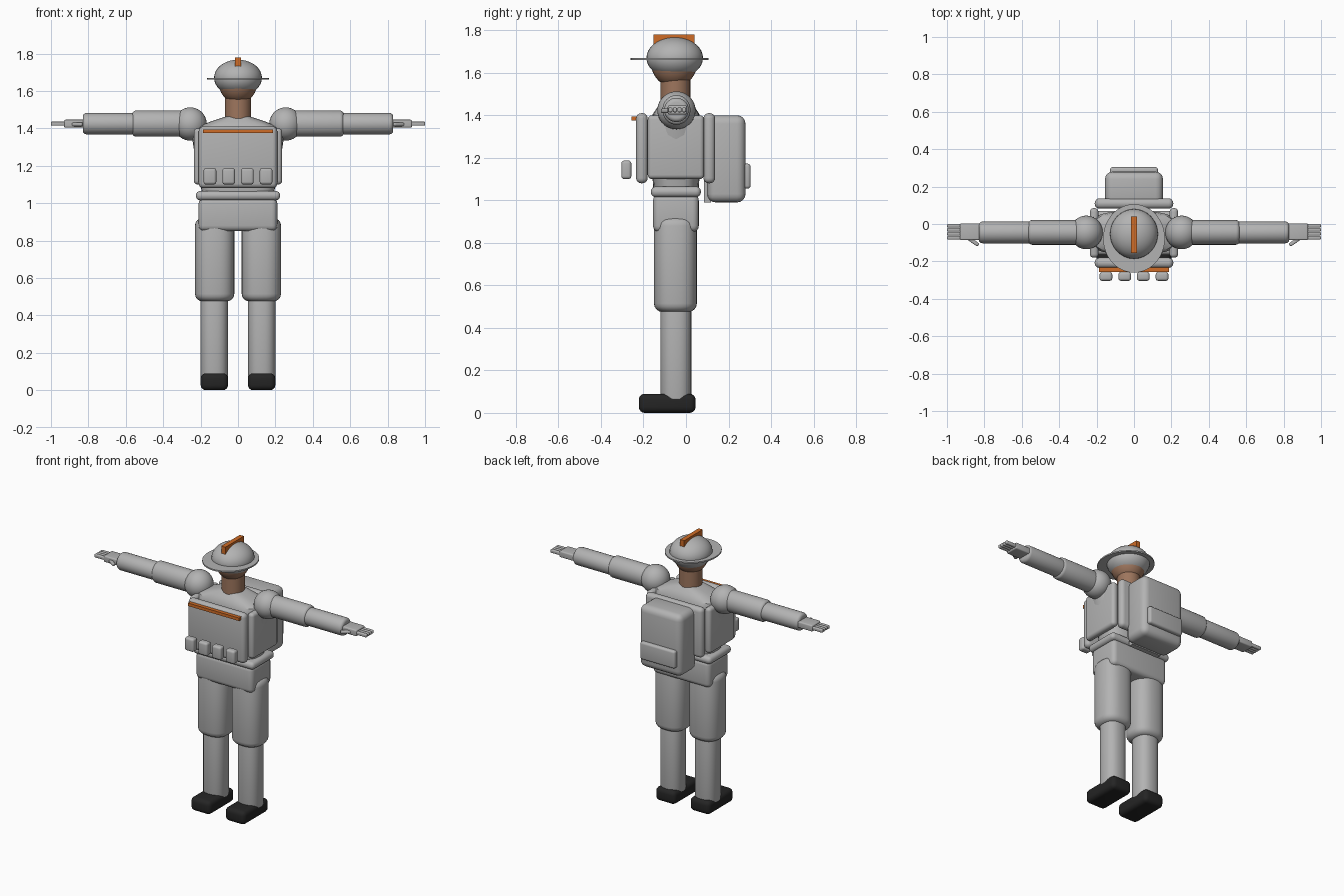
import bpy, bmesh, math
from mathutils import Matrix

if "Cube" in bpy.data.objects:
    bpy.data.objects.remove(bpy.data.objects["Cube"])


def material(name, rgb):
    m = bpy.data.materials.new(name)
    m.diffuse_color = (*rgb, 1)
    m.use_nodes = True
    m.node_tree.nodes["Principled BSDF"].inputs["Base Color"].default_value = m.diffuse_color
    return m


GREY = material("uniform_grey", (0.45, 0.45, 0.45))
SKIN = material("skin_brown", (0.34, 0.18, 0.11))
ORANGE = material("orange", (0.62, 0.15, 0.02))
BLACK = material("boot_black", (0.018, 0.018, 0.018))


def finish(name, bm, mat):
    bmesh.ops.recalc_face_normals(bm, faces=bm.faces[:])
    me = bpy.data.meshes.new(name)
    bm.to_mesh(me)
    bm.free()
    me.materials.append(mat)
    ob = bpy.data.objects.new(name, me)
    bpy.context.collection.objects.link(ob)
    bpy.ops.object.select_all(action='DESELECT')
    ob.select_set(True)
    bpy.context.view_layer.objects.active = ob
    bpy.ops.object.shade_smooth_by_angle(angle=math.radians(35))
    return ob


def box(name, x, y, z, mat=GREY, bevel=0.0, rot=0.0):
    """Box from (min, max) ranges with rounded edges, turned about its own z."""
    bm = bmesh.new()
    bmesh.ops.create_cube(bm, size=1)
    bmesh.ops.scale(bm, vec=(x[1] - x[0], y[1] - y[0], z[1] - z[0]), verts=bm.verts)
    if bevel:
        bmesh.ops.bevel(bm, geom=bm.edges[:], offset=bevel, segments=4,
                        profile=0.5, affect='EDGES')
    bm.transform(Matrix.Translation((sum(x) / 2, sum(y) / 2, sum(z) / 2))
                 @ Matrix.Rotation(rot, 4, 'Z'))
    return finish(name, bm, mat)


def loft(name, rings, matrix, mat=GREY, power=2.0, sides=32):
    """Stack of (height, x radius, y radius) rings; higher power = squarer."""
    bm = bmesh.new()
    loops = []
    for h, rx, ry in rings:
        loop = []
        for i in range(sides):
            a = 2 * math.pi * i / sides
            c, s = math.cos(a), math.sin(a)
            loop.append(bm.verts.new((
                rx * math.copysign(abs(c) ** (2 / power), c),
                ry * math.copysign(abs(s) ** (2 / power), s), h)))
        loops.append(loop)
    for lo, hi in zip(loops, loops[1:]):
        for i in range(sides):
            j = (i + 1) % sides
            bm.faces.new((lo[i], lo[j], hi[j], hi[i]))
    bm.faces.new(loops[0][::-1])
    bm.faces.new(loops[-1])
    bm.transform(matrix)
    return finish(name, bm, mat)


def capsule(h0, h1, rx, ry, b):
    """Rings of a cylinder with rounded ends."""
    arc = [(b * (1 - math.sin(t)), b * (1 - math.cos(t)))
           for t in (math.pi / 2 * k / 4 for k in range(5))]
    bottom = [(h0 + d, rx - e, ry - e) for e, d in arc]
    top = [(h1 - d, rx - e, ry - e) for e, d in reversed(arc)]
    return bottom + top


def ball(name, loc, radii, mat):
    bm = bmesh.new()
    bmesh.ops.create_uvsphere(bm, u_segments=32, v_segments=18, radius=1)
    bm.transform(Matrix.Translation(loc) @ Matrix.Diagonal((*radii, 1)))
    return finish(name, bm, mat)


at = lambda x, y, z=0: Matrix.Translation((x, y, z))

# Torso, pelvis and belt
loft("torso", [(1.03, .19, .105), (1.10, .20, .11), (1.28, .235, .115), (1.37, .248, .115),
               (1.405, .225, .11), (1.435, .15, .09), (1.465, .06, .06)],
     at(0, -.047), power=3)
box("pelvis", (-.21, .21), (-.155, .06), (.85, 1.03), bevel=.03)
box("belt", (-.225, .225), (-.165, .07), (1.015, 1.065), bevel=.023)

# Vest plates
box("front_plate", (-.21, .21), (-.235, -.18), (1.08, 1.41), bevel=.025)
box("back_plate", (-.21, .21), (.082, .137), (1.08, 1.41), bevel=.025)
box("chest_stripe", (-.187, .187), (-.257, -.23), (1.375, 1.395), ORANGE)
for i in range(4):
    cx = -.15 + .1 * i
    box(f"pouch_{i + 1}", (cx - .034, cx + .034), (-.304, -.257), (1.10, 1.187), bevel=.014)

# Backpack
box("backpack", (-.155, .155), (.10, .28), (.99, 1.40), bevel=.04)
box("backpack_pocket", (-.128, .128), (.26, .304), (1.055, 1.172), bevel=.014)
box("backpack_frame", (-.11, .11), (.085, .118), (.99, 1.38))

# Neck, head and helmet
loft("neck", [(1.42, .07, .07), (1.60, .07, .07)], at(0, -.05), SKIN)
ball("head", (0, -.056, 1.645), (.103, .108, .112), SKIN)
ball("helmet", (0, -.053, 1.67), (.128, .133, .097), GREY)
loft("helmet_brim", [(1.661, .165, .183), (1.67, .165, .183)], at(0, -.077), sides=48)
box("helmet_crest", (-.015, .015), (-.154, .04), (1.73, 1.78), ORANGE)

# Limbs on both sides
for side, s in (("left", 1), ("right", -1)):
    def span(a, b):
        return (min(s * a, s * b), max(s * a, s * b))

    box(f"{side}_side_plate", span(.19, .236), (-.18, .085), (1.10, 1.40), bevel=.02)

    # Legs
    loft(f"{side}_thigh", capsule(.475, .92, .105, .101, .04), at(s * .125, -.05), power=2.5)
    loft(f"{side}_shin", capsule(.06, .56, .074, .073, .01), at(s * .127, -.048), power=2.4)
    box(f"{side}_boot", span(.053, .2), (-.222, .045), (0, .09), BLACK, .028)

    # Arm
    arm = at(0, -.045, 1.425) @ Matrix.Rotation(s * math.pi / 2, 4, 'Y')
    ball(f"{side}_shoulder", (s * .255, -.045, 1.423), (.088, .09, .089), GREY)
    loft(f"{side}_upper_arm", capsule(.22, .565, .07, .066, .02), arm)
    loft(f"{side}_forearm", capsule(.52, .83, .057, .058, .02), arm)

    # Hand
    box(f"{side}_palm", span(.81, .93), (-.086, .004), (1.404, 1.446), bevel=.008)
    for i in range(4):
        cy = -.009 - .0215 * i
        box(f"{side}_finger_{i + 1}", span(.91, 1.0), (cy - .0095, cy + .0095),
            (1.414, 1.436), bevel=.006)
    box(f"{side}_thumb", span(.825, .905), (-.1, -.08), (1.411, 1.431), bevel=.007,
        rot=s * math.radians(35))
